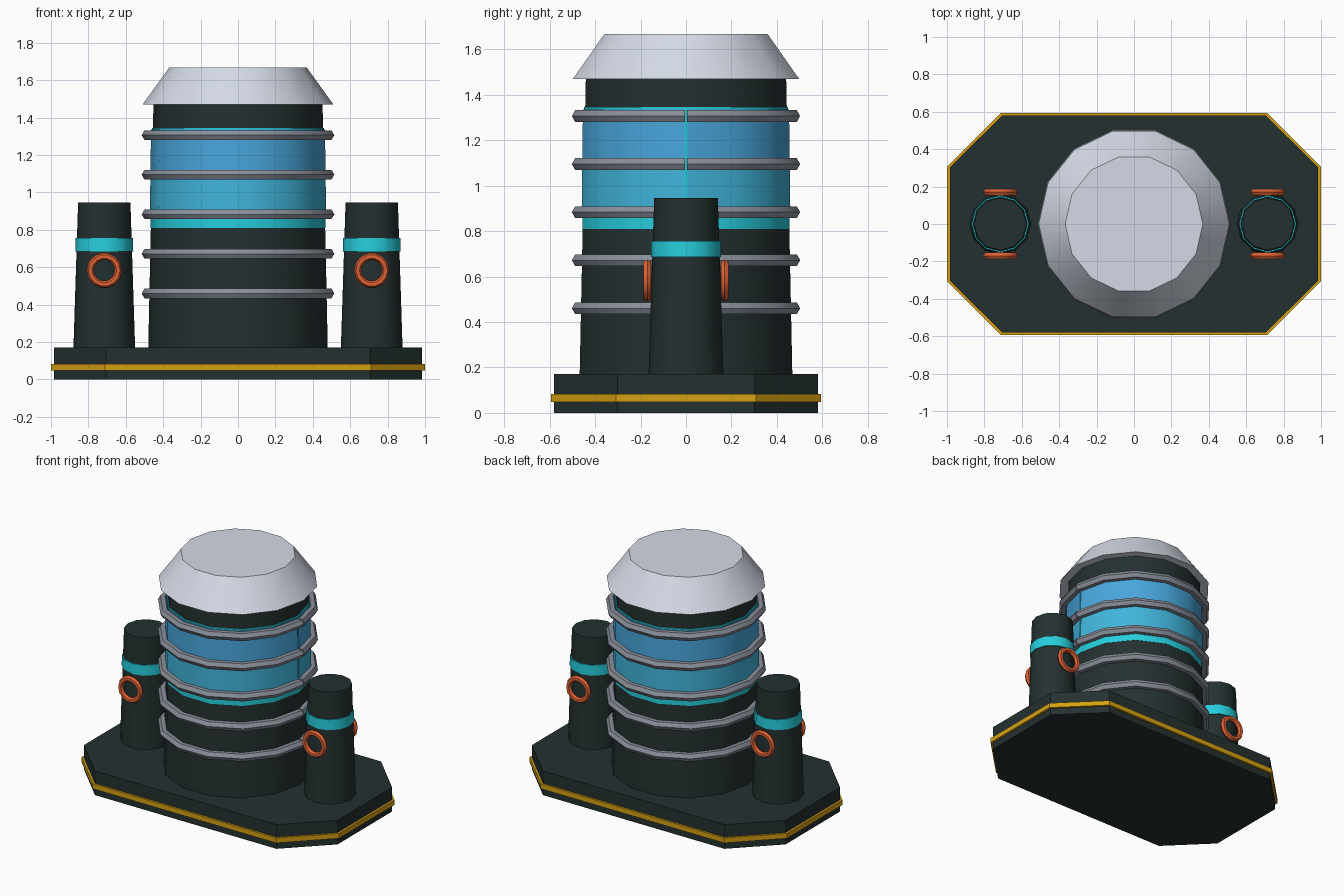
import bpy, bmesh, math
from mathutils import Matrix

if "Cube" in bpy.data.objects:
    bpy.data.objects.remove(bpy.data.objects["Cube"])


def material(name, r, g, b):
    # sRGB 0-255 to linear
    m = bpy.data.materials.new(name)
    m.diffuse_color = [((c / 255 + 0.055) / 1.055) ** 2.4 for c in (r, g, b)] + [1]
    m.use_nodes = True
    m.node_tree.nodes["Principled BSDF"].inputs["Base Color"].default_value = m.diffuse_color
    return m


DARK = material("dark_hull", 36, 48, 48)
GOLD = material("gold_trim", 214, 160, 18)
PALE = material("pale_metal", 212, 218, 230)
GREY = material("grey_metal", 137, 143, 154)
CYAN = material("cyan_glow", 38, 205, 220)
BLUE = material("upper_glass", 72, 166, 220)
TEAL = material("lower_glass", 64, 180, 218)
ORANGE = material("orange_metal", 224, 98, 52)


def finish(name, bm, mat):
    # weld, orient, smooth shallow edges only
    bmesh.ops.remove_doubles(bm, verts=bm.verts, dist=1e-5)
    bmesh.ops.recalc_face_normals(bm, faces=bm.faces)
    for f in bm.faces:
        f.smooth = True
    for e in bm.edges:
        e.smooth = e.calc_face_angle(math.pi) < math.radians(35)
    me = bpy.data.meshes.new(name)
    bm.to_mesh(me)
    bm.free()
    me.materials.append(mat)
    ob = bpy.data.objects.new(name, me)
    bpy.context.collection.objects.link(ob)
    return ob


def lathe(name, profile, sides, mat, gap=0.0, matrix=Matrix()):
    # turn a closed (radius, z) loop about z, optionally leaving a small gap at +x
    bm = bmesh.new()
    rows = []
    for i in range(sides + 1):
        a = math.tau * i / sides
        if i == 0:
            a += gap / 2
        elif i == sides:
            a -= gap / 2
        rows.append([bm.verts.new((r * math.cos(a), r * math.sin(a), z)) for r, z in profile])
    n = len(profile)
    for a, b in zip(rows, rows[1:]):
        for j in range(n):
            k = (j + 1) % n
            if profile[j][0] == 0 and profile[k][0] == 0:
                continue
            quad = [a[j], b[j], b[k], a[k]]
            if profile[j][0] == 0:
                quad = [a[j], b[k], a[k]]
            elif profile[k][0] == 0:
                quad = [a[j], b[j], a[k]]
            bm.faces.new(quad)
    if gap:
        bm.faces.new(rows[0])
        bm.faces.new(rows[-1])
    bm.transform(matrix)
    return finish(name, bm, mat)


def solid(r0, z0, r1, z1):
    return [(0, z0), (r0, z0), (r1, z1), (0, z1)]


def sleeve(r0, z0, r1, z1, t):
    return [(r0 - t, z0), (r0, z0), (r1, z1), (r1 - t, z1)]


def circle(major, minor, n, z=0):
    return [(major + minor * math.cos(math.tau * i / n),
             z + minor * math.sin(math.tau * i / n)) for i in range(n)]


def octagon(name, x, y, cx, cy, z0, z1, mat):
    bm = bmesh.new()
    pts = [(x, -cy), (x, cy), (cx, y), (-cx, y), (-x, cy), (-x, -cy), (-cx, -y), (cx, -y)]
    f = bm.faces.new([bm.verts.new((px, py, z0)) for px, py in pts])
    ext = bmesh.ops.extrude_face_region(bm, geom=[f])
    for v in ext["geom"]:
        if isinstance(v, bmesh.types.BMVert):
            v.co.z = z1
    return finish(name, bm, mat)


# base plate with gold edge
octagon("base_plate", 0.985, 0.58, 0.705, 0.302, 0, 0.17, DARK)
octagon("base_trim", 1.0, 0.594, 0.712, 0.307, 0.048, 0.083, GOLD)

# central tank
SIDES = 14
lathe("tank_body", solid(0.48, 0.165, 0.452, 1.475), SIDES, DARK)
lathe("glow_sleeve", sleeve(0.468, 0.81, 0.461, 1.345, 0.03), SIDES, CYAN)
lathe("lower_window", sleeve(0.471, 0.86, 0.4685, 1.095, 0.008), SIDES, TEAL, gap=0.03)
lathe("upper_window", sleeve(0.4685, 1.095, 0.465, 1.335, 0.008), SIDES, BLUE, gap=0.03)
lathe("tank_cap", solid(0.51, 1.47, 0.368, 1.667), SIDES, PALE)

# rings round the tank
for i in range(5):
    lathe(f"tank_ring_{i + 1}", circle(0.485, 0.03, 6, 0.46 + 0.2115 * i), SIDES, GREY, gap=0.02)

# side pillars with glowing band and valve wheels
for side, s in (("left", -1), ("right", 1)):
    at = Matrix.Translation((0.715 * s, 0, 0))
    lathe(f"{side}_pillar", solid(0.165, 0.165, 0.14, 0.945), 12, DARK, matrix=at)
    lathe(f"{side}_pillar_band", sleeve(0.155, 0.685, 0.153, 0.757, 0.02), 12, CYAN, matrix=at)
    for face, d in (("front", -1), ("back", 1)):
        m = Matrix.Translation((0.715 * s, 0.17 * d, 0.583)) @ Matrix.Rotation(math.pi / 2, 4, 'X')
        lathe(f"{side}_{face}_valve", circle(0.075, 0.019, 6), 14, ORANGE, matrix=m)
